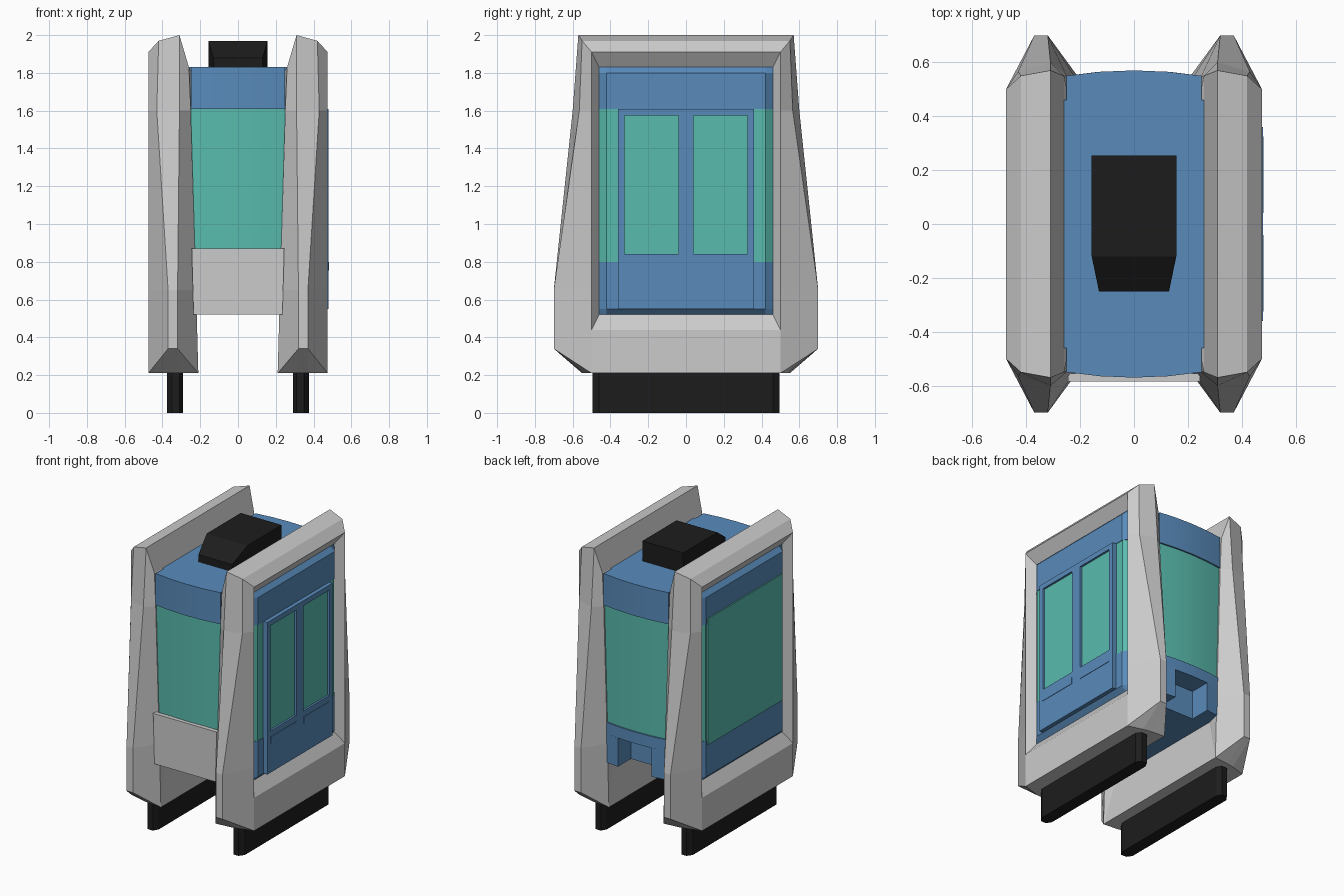
import bpy, bmesh

if "Cube" in bpy.data.objects:
    bpy.data.objects.remove(bpy.data.objects["Cube"])


def material(name, rgb):
    m = bpy.data.materials.new(name)
    m.diffuse_color = (*rgb, 1)
    m.use_nodes = True
    m.node_tree.nodes["Principled BSDF"].inputs["Base Color"].default_value = m.diffuse_color
    return m


BLUE = material("blue_paint", (0.10, 0.26, 0.50))
TEAL = material("teal_glass", (0.10, 0.50, 0.42))
BLACK = material("black_rubber", (0.012, 0.012, 0.012))


def loft(name, loops, mat=None, ring=False, side=1, smooth=False):
    """Skin equal-length loops; cap the ends, or join last to first."""
    bm = bmesh.new()
    rows = [[bm.verts.new((side * x, y, z)) for x, y, z in loop] for loop in loops]
    n = len(rows[0])
    pairs = list(zip(rows, rows[1:])) + ([(rows[-1], rows[0])] if ring else [])
    for a, b in pairs:
        for i in range(n):
            j = (i + 1) % n
            bm.faces.new((a[i], a[j], b[j], b[i]))
    if not ring:
        bm.faces.new(rows[0])
        bm.faces.new(rows[-1])
    bmesh.ops.remove_doubles(bm, verts=bm.verts, dist=1e-5)
    bmesh.ops.recalc_face_normals(bm, faces=bm.faces)
    me = bpy.data.meshes.new(name)
    bm.to_mesh(me)
    bm.free()
    ob = bpy.data.objects.new(name, me)
    bpy.context.collection.objects.link(ob)
    if mat:
        me.materials.append(mat)
    if smooth:
        bpy.ops.object.select_all(action='DESELECT')
        ob.select_set(True)
        bpy.context.view_layer.objects.active = ob
        bpy.ops.object.shade_smooth_by_angle()
    return ob


def prism(name, plan, z0, z1, mat=None, **kw):
    return loft(name, [[(x, y, z) for x, y in plan] for z in (z0, z1)], mat, **kw)


def box(name, x, y, z, mat=None):
    return prism(name, [(x[0], y[0]), (x[1], y[0]), (x[1], y[1]), (x[0], y[1])], *z, mat)


def sym(half):
    """Half a loop (bottom to top at +y) completed by its mirror at -y."""
    return half + [(x, -y, z) for x, y, z in reversed(half)]


# Side frames: section loops from the window rim outwards and round to the inside
def opening(x, y, low, high):
    return sym([(x, y, z) for z in (low, low + 0.05, low + 0.1, 1.6, high)])


rim_out = sym([(0.475, 0.5, z) for z in (0.44, 0.5, 0.65, 1.6, 1.91)])
rim_in = opening(0.42, 0.46, 0.52, 1.83)
rim_back = opening(0.24, 0.46, 0.52, 1.80)
outer = sym([(0.475, 0.5, z) for z in (0.21, 0.21, 0.65, 1.6, 1.91)])
edge_a = sym([(0.37, 0.53, 0.21), (0.37, 0.7, 0.34), (0.37, 0.7, 0.65),
              (0.43, 0.565, 1.6), (0.42, 0.55, 1.97)])
edge_b = sym([(0.32, 0.54, 0.21), (0.32, 0.7, 0.34), (0.32, 0.7, 0.65),
              (0.31, 0.6, 1.6), (0.31, 0.57, 2.0)])
inner = sym([(0.21, 0.55, 0.21), (0.21, 0.55, 0.21), (0.222, 0.55, 0.65),
             (0.25, 0.55, 1.6), (0.26, 0.55, 1.83)])
for s, tag in ((1, "right"), (-1, "left")):
    loft(tag + "_frame", [rim_back, rim_in, rim_out, outer, edge_a, edge_b, inner],
         ring=True, side=s)
    # Skids with chamfered ends
    prism(tag + "_skid", [(0.31, -0.495), (0.35, -0.495), (0.375, -0.46), (0.375, 0.46),
                          (0.35, 0.495), (0.31, 0.495), (0.29, 0.46), (0.29, -0.46)],
          0, 0.22, BLACK, side=s)

    # Cabin side bands filling the frame opening
    def plan(x, y, z, inset=0.0):
        return [(0.2, -0.46, z), (0.42 - inset, -0.46, z), (x - inset, -y, z),
                (x - inset, y, z), (0.42 - inset, 0.46, z), (0.2, 0.46, z)]
    loft(tag + "_lower_panel", [plan(0.42, 0.42, 0.52), plan(0.45, 0.42, 0.55),
                                plan(0.45, 0.42, 0.8)], BLUE, side=s)
    loft(tag + "_window_band", [plan(0.45, 0.42, 0.8, 0.004), plan(0.45, 0.42, 1.61, 0.004)],
         TEAL, side=s)
    loft(tag + "_upper_panel", [plan(0.45, 0.42, 1.61), plan(0.45, 0.42, 1.8),
                                plan(0.42, 0.42, 1.83)], BLUE, side=s)


# Cabin core with bowed front and back
def bow(sign, inset=0.0):
    xs = (-0.25, -0.125, 0, 0.125, 0.25)
    return [(-sign * x, sign * (0.57 - inset - 0.32 * x * x)) for x in xs]


solid = bow(-1) + bow(1)
b = bow(1)
notched = bow(-1) + b[:1] + [(0.13, b[1][1]), (0.13, 0.42), (-0.13, 0.42), (-0.13, b[3][1])] + b[4:]
prism("cabin_base", notched, 0.52, 0.72, BLUE)
prism("cabin_sill", solid, 0.72, 0.8, BLUE, smooth=True)
prism("cabin_glass", bow(-1, 0.01) + bow(1, 0.01), 0.8, 1.61, TEAL, smooth=True)
prism("cabin_roof", solid, 1.61, 1.83, BLUE, smooth=True)

# Front plate, slightly wider at the top
loft("front_plate", [[(-w, -0.585, z), (w, -0.585, z), (w, -0.555, z), (-w, -0.555, z)]
                     for w, z in ((0.235, 0.52), (0.245, 0.87))])

# Left side picture window
box("left_picture_window", (-0.458, -0.44), (-0.41, 0.41), (0.77, 1.65), TEAL)

# Sliding door on the right: stiles, rails, glass and handle bars
DX = (0.44, 0.478)
for y in ((-0.36, -0.325), (-0.04, 0.04), (0.325, 0.36)):
    box("door_stile", DX, y, (0.84, 1.575), BLUE)
box("door_top_rail", DX, (-0.36, 0.36), (1.575, 1.61), BLUE)
box("door_lower_panel", DX, (-0.36, 0.36), (0.55, 0.84), BLUE)
for s in (-1, 1):
    y = sorted((s * 0.04, s * 0.325))
    box("door_glass", (0.44, 0.464), y, (0.84, 1.575), TEAL)
    box("door_handle", (0.47, 0.481), y, (0.755, 0.8), BLUE)

# Roof unit with sloped, narrowed nose
loft("roof_unit", [[(-w, y, 1.82), (w, y, 1.82), (w, y, z), (-w, y, z)]
                   for w, y, z in ((0.13, -0.25, 1.88), (0.157, -0.12, 1.97),
                                   (0.157, 0.255, 1.97))], BLACK)
